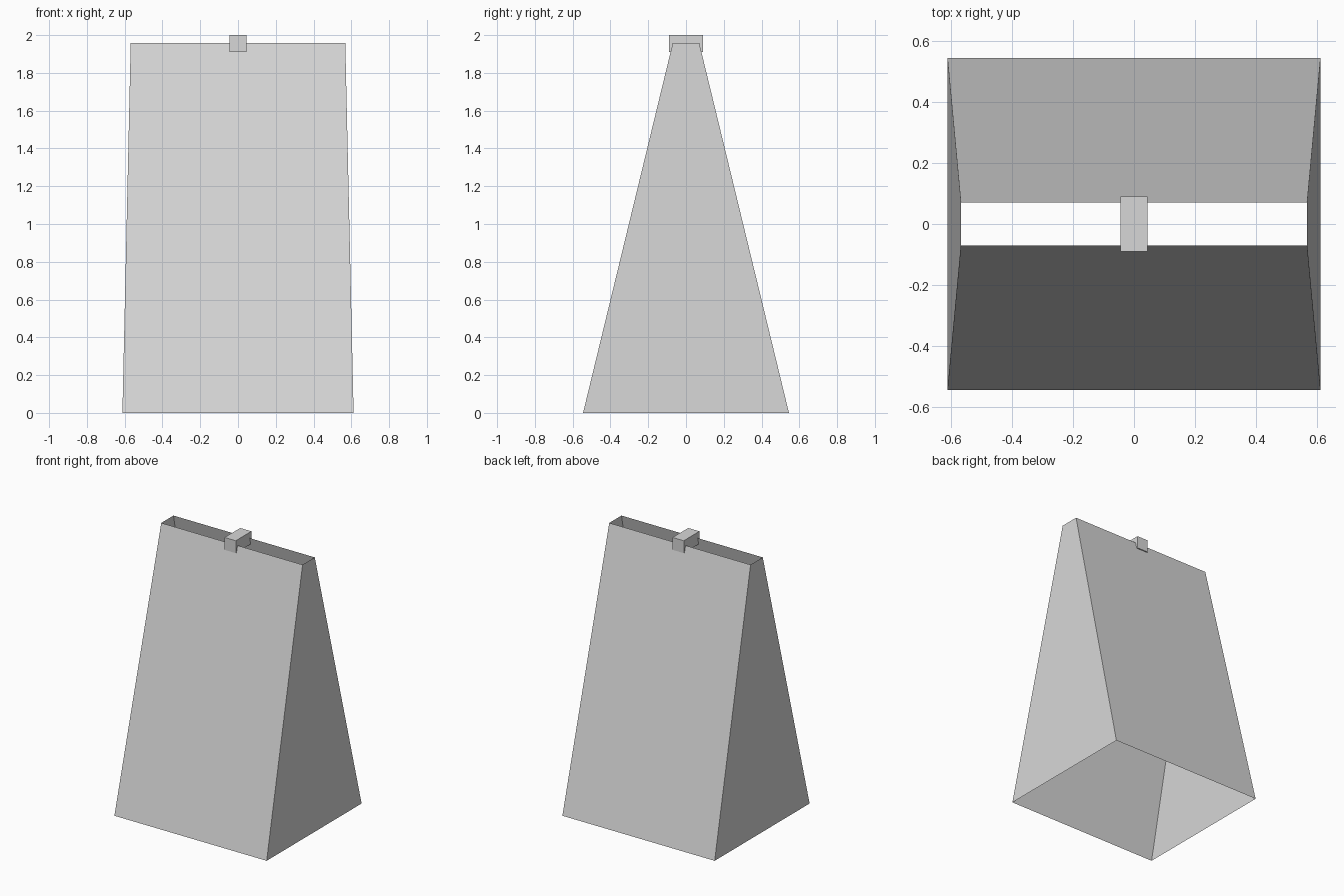
import bpy
import bmesh

cube = bpy.data.objects.get("Cube")
if cube:
    bpy.data.objects.remove(cube, do_unlink=True)

GREY = (0.68, 0.68, 0.68, 1.0)
grey = bpy.data.materials.new("light_grey")
grey.use_nodes = True
grey.diffuse_color = GREY
grey.node_tree.nodes["Principled BSDF"].inputs["Base Color"].default_value = GREY


def tapered_box(name, bottom, top, z0, z1, capped=True):
    """Box between two half-sizes (x, y); uncapped leaves only the four walls."""
    bm = bmesh.new()
    bmesh.ops.create_cube(bm, size=2)
    for v in bm.verts:
        hx, hy = top if v.co.z > 0 else bottom
        v.co = (v.co.x * hx, v.co.y * hy, z1 if v.co.z > 0 else z0)
    if not capped:
        bm.normal_update()
        caps = [f for f in bm.faces if abs(f.normal.z) > 0.9]
        bmesh.ops.delete(bm, geom=caps, context='FACES_ONLY')
    mesh = bpy.data.meshes.new(name)
    bm.to_mesh(mesh)
    bm.free()
    mesh.materials.append(grey)
    obj = bpy.data.objects.new(name, mesh)
    bpy.context.collection.objects.link(obj)
    return obj


# Thin tapered shell, open at the top and bottom
tapered_box("tapered_walls", (0.612, 0.545), (0.568, 0.07), 0, 1.958, capped=False)

# Small block bridging the top opening
tapered_box("top_clip", (0.045, 0.09), (0.045, 0.09), 1.91, 2.0)
